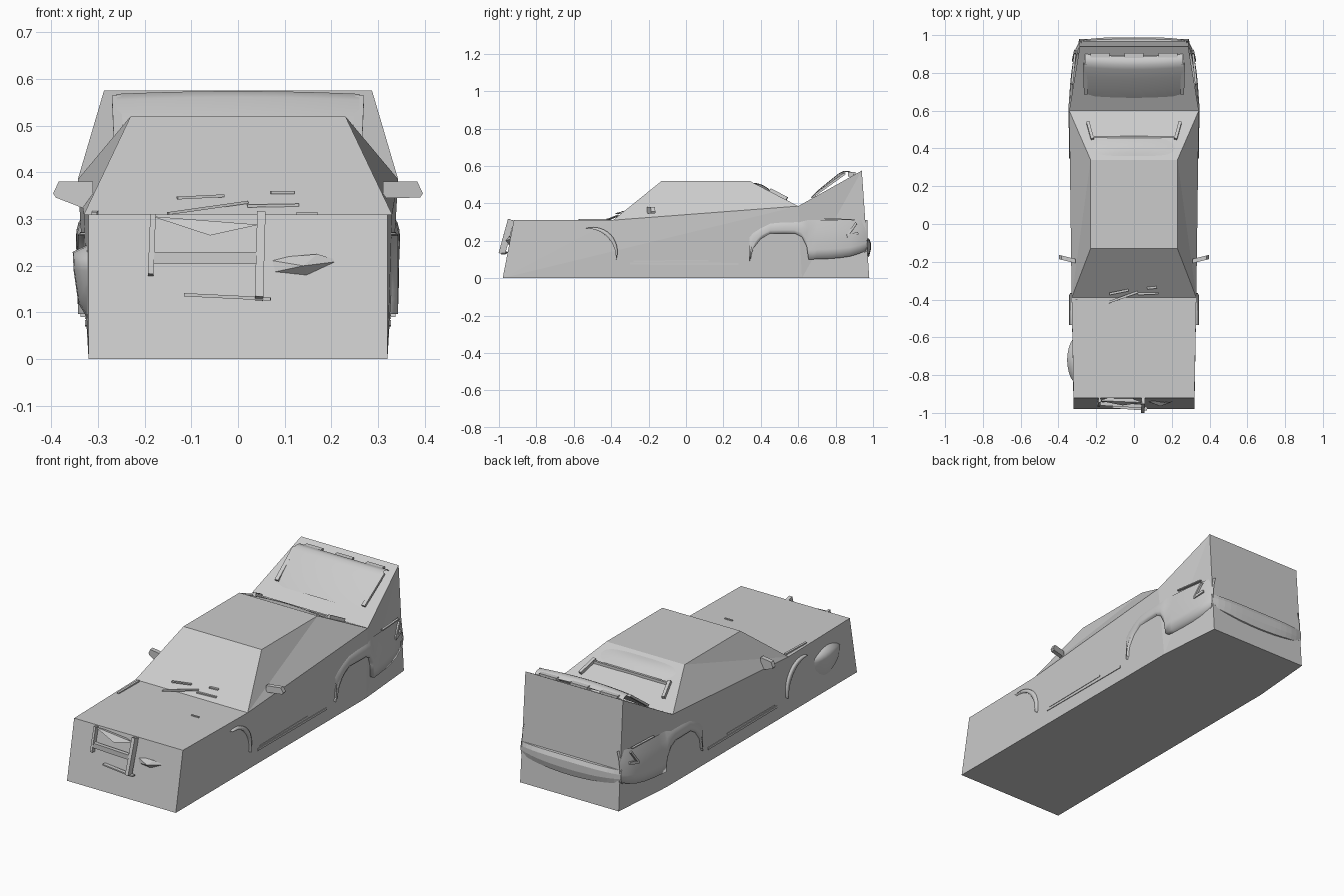
import bpy, bmesh, math
from mathutils import Vector


def mesh(name, verts, faces, smooth=False):
    me = bpy.data.meshes.new(name)
    me.from_pydata(verts, [], faces)
    bm = bmesh.new()
    bm.from_mesh(me)
    bmesh.ops.recalc_face_normals(bm, faces=bm.faces)
    bm.to_mesh(me)
    bm.free()
    me.polygons.foreach_set("use_smooth", [smooth] * len(me.polygons))
    ob = bpy.data.objects.new(name, me)
    bpy.context.collection.objects.link(ob)
    return ob


def loft(name, rows, smooth=True):
    """Skin equal-length rows of points into a sheet."""
    n = len(rows[0])
    verts = [p for r in rows for p in r]
    faces = [(i * n + j, i * n + j + 1, (i + 1) * n + j + 1, (i + 1) * n + j)
             for i in range(len(rows) - 1) for j in range(n - 1)]
    return mesh(name, verts, faces, smooth)


def bar(name, a, b, w, h):
    """Box-section bar from a to b."""
    a, b = Vector(a), Vector(b)
    d = (b - a).normalized()
    ref = Vector((0, 1, 0)) if abs(d.y) < 0.8 else Vector((1, 0, 0))
    u = d.cross(ref).normalized() * w / 2
    v = d.cross(u).normalized() * h / 2
    vs = [p + s * u + t * v for p in (a, b) for s, t in ((-1, -1), (1, -1), (1, 1), (-1, 1))]
    return mesh(name, vs, [(0, 1, 2, 3), (4, 5, 6, 7), (0, 1, 5, 4), (1, 2, 6, 5),
                           (2, 3, 7, 6), (3, 0, 4, 7)])


def interp(pts, t):
    for (a, p), (b, q) in zip(pts, pts[1:]):
        if t <= b:
            return p + (q - p) * max(0, (t - a) / (b - a))
    return pts[-1][1]


# Faceted body shell: half outline mirrored in x
half = [(0.32, -0.98, 0), (0.32, 0.62, 0), (0.29, 0.98, 0),
        (0.32, -0.92, 0.31), (0.33, -0.39, 0.31), (0.23, -0.13, 0.52),
        (0.23, 0.34, 0.52), (0.343, 0.6, 0.385), (0.287, 0.94, 0.575)]
verts = half + [(-x, y, z) for x, y, z in half]
side = [(0, 3, 4), (0, 4, 7), (0, 7, 1), (4, 5, 6), (4, 6, 7), (1, 7, 8), (1, 8, 2)]
faces = side + [tuple(i + 9 for i in f) for f in side]
loop = [0, 3, 4, 5, 6, 7, 8, 2, 1]
for a, b in zip(loop, loop[1:] + loop[:1]):
    faces.append((a, b, b + 9, a + 9))
mesh("body_shell", verts, faces)

# Parts on both sides
flare = [(0.34, 0.336), (0.5, 0.343), (0.62, 0.344), (0.75, 0.335), (0.86, 0.322), (0.94, 0.303), (0.97, 0.285)]
low = [(0.34, 0.09), (0.36, 0.16), (0.4, 0.21), (0.45, 0.24), (0.58, 0.24), (0.62, 0.22),
       (0.645, 0.17), (0.655, 0.1), (0.8, 0.105), (0.9, 0.12), (0.97, 0.15)]
for s, label in ((1, "right"), (-1, "left")):
    # Rear fender with the wheel arch cut out of its lower edge
    rows = []
    for y in (0.34, 0.36, 0.4, 0.45, 0.52, 0.58, 0.62, 0.645, 0.655, 0.7, 0.76, 0.82, 0.88, 0.93, 0.97):
        x, z0 = interp(flare, y), interp(low, y)
        z1 = 0.26 + 0.05 * min(1, (y - 0.34) / 0.12)
        row = [(s * (x - 0.05), y, z0), (s * (x + 0.001), y, z0)]
        for t in (0.25, 0.5, 0.75, 1):
            row.append((s * (x + 0.004 * math.sin(math.pi * t) - 0.012 * t ** 3), y, z0 + (z1 - z0) * t))
        rows.append(row)
    loft(label + "_rear_fender", rows)
    # Arch lips
    for name, cy, cz, r, a0, a1 in (("rear_arch_lip", 0.5, 0.1, 0.152, 70, 178),
                                    ("front_arch_lip", -0.53, 0.11, 0.155, -5, 92)):
        rows = []
        for k in range(15):
            a = math.radians(a0 + (a1 - a0) * k / 14)
            w = 0.02 * math.sin(math.pi * k / 14) + 0.002
            rows.append([(s * x, cy + q * math.cos(a), cz + q * math.sin(a))
                         for x, q in ((0.3, r), (0.343, r), (0.338, r + w), (0.3, r + w))])
        loft(label + "_" + name, rows)
    # Sill and its seam
    bar(label + "_sill", (s * 0.323, -0.3, 0.078), (s * 0.323, 0.28, 0.076), 0.012, 0.01)
    bar(label + "_sill_seam", (s * 0.325, -0.28, 0.09), (s * 0.325, 0.12, 0.094), 0.008, 0.006)
    # Tail lamp trim on the quarter panel
    bar(label + "_quarter_trim", (s * 0.329, 0.74, 0.318), (s * 0.313, 0.9, 0.312), 0.006, 0.012)
    bar(label + "_lamp_trim", (s * 0.322, 0.86, 0.225), (s * 0.31, 0.92, 0.24), 0.014, 0.014)
    bar(label + "_lamp_slash", (s * 0.323, 0.865, 0.23), (s * 0.313, 0.91, 0.295), 0.01, 0.012)
    # Rear window pillar frame
    bar(label + "_rear_window_frame", (s * 0.22, 0.45, 0.472), (s * 0.245, 0.54, 0.425), 0.018, 0.016)
    # Spoiler side stay
    bar(label + "_spoiler_stay", (s * 0.255, 0.69, 0.445), (s * 0.26, 0.85, 0.56), 0.012, 0.02)

    # Door mirror: tapered wedge
    inner, outer = (0.31, 0.396)
    foot = 0.345 if s > 0 else 0.315
    outline = [(inner, foot), (inner, 0.38), (outer - 0.012, 0.38), (outer, 0.355), (outer - 0.006, 0.346)]
    vs = [(s * x, y - 0.25 * (0.39 - x), z) for y in (-0.165, -0.188) for x, z in outline]
    n = len(outline)
    mesh(label + "_mirror", vs, [tuple(range(n)), tuple(range(n, 2 * n))] +
         [(i, (i + 1) % n, (i + 1) % n + n, i + n) for i in range(n)])

# Left front fender bulge
rows = []
for k in range(9):
    t = k / 8
    y, b = -0.84 + 0.24 * t, math.sin(math.pi * t)
    rows.append([(-0.318 - d * b ** 0.7, y, 0.19 + h * (0.3 + 0.7 * b))
                 for d, h in ((0, -0.11), (0.024, -0.07), (0.034, 0), (0.036, 0.04), (0.004, 0.055))])
loft("left_front_fender", rows)

# Rear window bulging slightly out of the sloped shell
rows = []
for i in range(7):
    t = i / 6
    rows.append([(u * 0.22, 0.36 + 0.11 * t - 0.015 * u * u,
                  0.51 - 0.057 * t + 0.014 * math.sin(math.pi * t) * (1 - 0.5 * u * u))
                 for u in [k / 6 - 1 for k in range(13)]])
loft("rear_window", rows)
bar("rear_window_lower_edge", (-0.22, 0.46, 0.462), (0.22, 0.46, 0.462), 0.014, 0.012)

# Deck lid and spoiler breaking through the rear wedge
prof = [(0.68, 0.425), (0.72, 0.466), (0.78, 0.515), (0.83, 0.555), (0.855, 0.568), (0.885, 0.566), (0.9, 0.553)]
rows = [[(u * 0.26, y - 0.012 * (1 - u * u), z + 0.006 * (1 - u * u)) for u in [k / 5 - 1 for k in range(11)]]
        for y, z in prof]
loft("rear_spoiler", rows)
for x in (-0.18, 0, 0.18):
    bar("spoiler_block", (x - 0.05, 0.885, 0.555), (x + 0.05, 0.885, 0.555), 0.024, 0.04)

# Rear bumper: bowed band across the tail
rows = []
for k in range(17):
    u = k / 8 - 1
    bow = 0.02 * (1 - u ** 4)
    rows.append([(u * 0.295, 0.95 + (0.018 + bow) * f, z + 0.03 * u * u * g)
                 for f, z, g in ((0, 0.215, 0), (0.75, 0.212, 0), (1, 0.19, 0), (1, 0.15, 0.6),
                                 (0.75, 0.115, 1), (0.0, 0.105, 1))])
loft("rear_bumper", rows, False)

# Front frame poking out of the nose
bar("nose_bar_left", (-0.187, -0.955, 0.18), (-0.182, -0.93, 0.308), 0.012, 0.03)
bar("nose_bar_right", (0.045, -0.985, 0.13), (0.05, -0.935, 0.312), 0.018, 0.035)
bar("nose_cross_bar", (-0.185, -0.95, 0.217), (0.045, -0.965, 0.217), 0.026, 0.02)
bar("nose_lower_sliver", (-0.115, -0.965, 0.138), (0.07, -0.978, 0.129), 0.007, 0.02)
mesh("nose_top_panel", [(-0.185, -0.935, 0.306), (0.045, -0.945, 0.288), (-0.06, -0.96, 0.265), (-0.07, -0.9, 0.29)],
     [(0, 1, 2), (0, 2, 3), (1, 2, 3), (0, 1, 3)])
mesh("nose_lamp", [(0.05, -0.93, 0.215), (0.17, -0.945, 0.225), (0.22, -0.935, 0.21), (0.15, -0.935, 0.17),
                   (0.07, -0.94, 0.185), (0.14, -0.965, 0.2)],
     [(i, (i + 1) % 5, 5) for i in range(5)])

# Wiper and cowl slivers at the windscreen base
for a, b in (((-0.13, -0.37, 0.345), (-0.03, -0.35, 0.35)), ((-0.15, -0.42, 0.312), (0.02, -0.36, 0.336)),
             ((0.07, -0.34, 0.357), (0.12, -0.335, 0.357)), ((0.02, -0.37, 0.328), (0.13, -0.365, 0.33))):
    bar("wiper", a, b, 0.006, 0.012)
bar("hood_vent", (0.125, -0.57, 0.311), (0.17, -0.57, 0.311), 0.008, 0.008)
bar("left_hood_seam", (-0.308, -0.57, 0.309), (-0.305, -0.4, 0.312), 0.012, 0.012)
